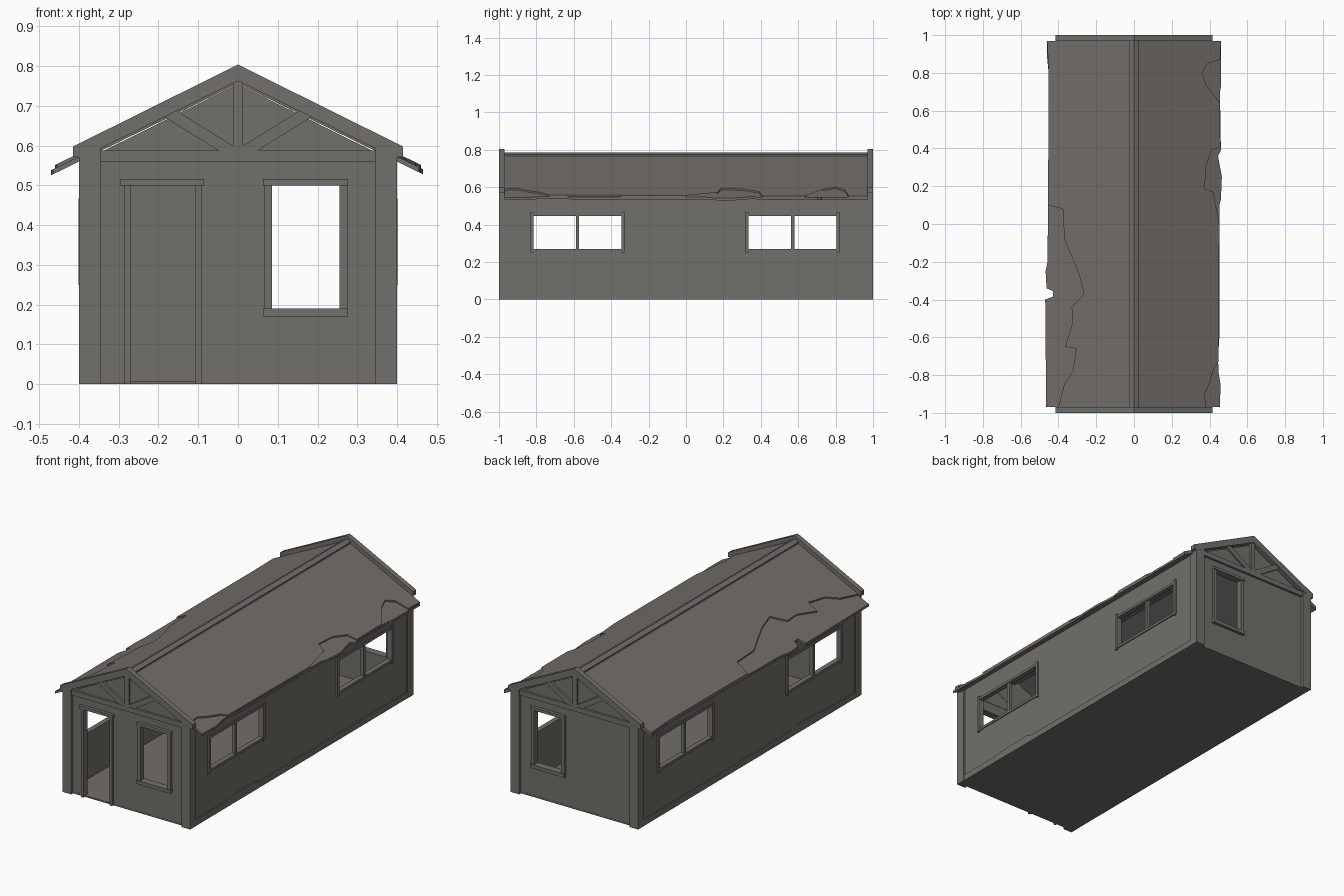
import bpy, bmesh

if "Cube" in bpy.data.objects:
    bpy.data.objects.remove(bpy.data.objects["Cube"])


def material(name, col):
    m = bpy.data.materials.new(name)
    m.diffuse_color = (*col, 1)
    m.use_nodes = True
    m.node_tree.nodes["Principled BSDF"].inputs["Base Color"].default_value = m.diffuse_color
    return m


WALL = material("grey plaster", (0.165, 0.162, 0.145))
ROOF = material("warm grey roofing", (0.168, 0.155, 0.145))
SLOPE = 0.49


def finish(bm, name, mat):
    bmesh.ops.recalc_face_normals(bm, faces=bm.faces)
    me = bpy.data.meshes.new(name)
    bm.to_mesh(me)
    bm.free()
    me.materials.append(mat)
    ob = bpy.data.objects.new(name, me)
    bpy.context.collection.objects.link(ob)
    return ob


def add_prism(bm, pts, shift):
    """Solid between an outline and the same outline moved by shift."""
    a = [bm.verts.new(p) for p in pts]
    b = [bm.verts.new([p[i] + shift[i] for i in range(3)]) for p in pts]
    bm.faces.new(a)
    bm.faces.new(b)
    for i in range(len(a)):
        j = (i + 1) % len(a)
        bm.faces.new((a[i], a[j], b[j], b[i]))


def add_box(bm, x0, x1, y0, y1, z0, z1):
    add_prism(bm, [(x0, y0, z0), (x1, y0, z0), (x1, y1, z0), (x0, y1, z0)], (0, 0, z1 - z0))


def add_xz(bm, pts, y0, y1):
    add_prism(bm, [(x, y0, z) for x, z in pts], (0, y1 - y0, 0))


def add_wall(bm, place, u0, u1, top, openings):
    """Wall strips around openings (u0, u1, z0, z1) listed in order."""
    u = u0
    for a, b, z0, z1 in openings:
        place(bm, u, a, 0, top)
        if z0 > 0:
            place(bm, a, b, 0, z0)
        place(bm, a, b, z1, top)
        u = b
    place(bm, u, u1, 0, top)


def placer_end(s, inner, outer):
    return lambda bm, u0, u1, z0, z1: add_box(bm, u0, u1, *sorted((s * inner, s * outer)), z0, z1)


def placer_side(s, inner, outer):
    return lambda bm, u0, u1, z0, z1: add_box(bm, *sorted((s * inner, s * outer)), u0, u1, z0, z1)


# floor
bm = bmesh.new()
add_box(bm, -0.393, 0.393, -0.983, 0.983, 0, 0.008)
finish(bm, "floor", ROOF)

DOOR = (-0.27, -0.107, 0.0, 0.5)
WINDOW = (0.085, 0.255, 0.19, 0.5)

# end walls with gables, trim and trusses
for s, label in ((-1, "front"), (1, "back")):
    bm = bmesh.new()
    add_wall(bm, placer_end(s, 0.962, 0.982), -0.393, 0.393, 0.56,
             [DOOR, WINDOW] if s < 0 else [WINDOW])
    add_xz(bm, [(-0.393, 0.56), (0.393, 0.56), (0, 0.755)], s * 0.962, s * 0.982)
    finish(bm, label + "_wall", WALL)

    put = placer_end(s, 0.96, 0.995)
    bm = bmesh.new()
    put(bm, 0.065, 0.085, 0.19, 0.5)
    put(bm, 0.255, 0.275, 0.19, 0.5)
    for z0, z1 in ((0.17, 0.19), (0.5, 0.516)):
        placer_end(s, 0.958, 1.0)(bm, 0.063, 0.277, z0, z1)
    finish(bm, label + "_window_frame", WALL)

    if s < 0:
        bm = bmesh.new()
        put(bm, -0.285, -0.27, 0, 0.5)
        put(bm, -0.107, -0.092, 0, 0.5)
        placer_end(s, 0.958, 1.0)(bm, -0.295, -0.085, 0.5, 0.516)
        finish(bm, "door_frame", WALL)

    # tie beam, king post and struts
    bm = bmesh.new()
    put(bm, -0.36, 0.36, 0.56, 0.588)
    put(bm, -0.013, 0.013, 0.588, 0.766)
    for m in (-1, 1):
        add_xz(bm, [(m * x, z) for x, z in
                    ((0.013, 0.588), (0.05, 0.588), (0.19, 0.675), (0.158, 0.69), (0.013, 0.6))],
               s * 0.96, s * 0.993)
    finish(bm, label + "_truss", WALL)

    # barge boards along the gable
    bm = bmesh.new()
    e = 0.415
    add_xz(bm, [(-e, 0.598), (0, 0.804), (e, 0.598), (e, 0.572), (0.393, 0.57), (0, 0.763),
                (-0.393, 0.57), (-e, 0.572)], s * 0.97, s * 1.0)
    finish(bm, label + "_barge_boards", WALL)

    # corner posts
    bm = bmesh.new()
    for m in (-1, 1):
        add_xz(bm, [(m * 0.345, 0), (m * 0.4, 0), (m * 0.4, 0.571), (m * 0.345, 0.598)],
               s * 0.945, s * 0.999)
    finish(bm, label + "_corner_posts", WALL)

# long walls with two double windows each
SIDE_WINDOWS = [(-0.815, -0.345, 0.27, 0.445), (0.335, 0.805, 0.27, 0.445)]
for s, label in ((-1, "left"), (1, "right")):
    bm = bmesh.new()
    add_wall(bm, placer_side(s, 0.372, 0.392), -0.98, 0.98, 0.572, SIDE_WINDOWS)
    finish(bm, label + "_wall", WALL)

    bm = bmesh.new()
    put = placer_side(s, 0.37, 0.401)
    for a, b, z0, z1 in SIDE_WINDOWS:
        put(bm, a - 0.017, a, z0 - 0.02, z1 + 0.022)
        put(bm, b, b + 0.017, z0 - 0.02, z1 + 0.022)
        placer_side(s, 0.37, 0.398)(bm, a, b, z0 - 0.014, z0)
        placer_side(s, 0.37, 0.398)(bm, a, b, z1, z1 + 0.014)
        mid = (a + b) / 2
        placer_side(s, 0.374, 0.394)(bm, mid - 0.009, mid + 0.009, z0, z1)
    finish(bm, label + "_window_frames", WALL)

    # worn skirting board
    bm = bmesh.new()
    add_prism(bm, [(s * 0.39, y, z) for y, z in
                   ((-0.945, 0), (0.945, 0), (0.945, 0.035), (-0.38, 0.035), (-0.42, 0.048),
                    (-0.6, 0.044), (-0.7, 0.036), (-0.945, 0.034))], (s * 0.009, 0, 0))
    finish(bm, label + "_skirting", WALL)

# roof sheets: torn outlines as (y, distance from ridge)
RIGHT_LOWER = [(-0.97, 0.455), (-0.85, 0.458), (-0.78, 0.447), (-0.7, 0.445), (-0.6, 0.452),
               (0.1, 0.452), (0.13, 0.46), (0.25, 0.465), (0.36, 0.445), (0.39, 0.46),
               (0.7, 0.455), (0.715, 0.41), (0.725, 0.46), (0.97, 0.46)]
RIGHT_UPPER = [(-0.97, 0.38), (-0.9, 0.375), (-0.84, 0.4), (-0.76, 0.425), (-0.73, 0.447),
               (0.0, 0.452), (0.02, 0.36), (0.06, 0.3), (0.1, 0.315), (0.14, 0.37), (0.17, 0.42),
               (0.185, 0.375), (0.3, 0.38), (0.39, 0.41), (0.41, 0.457), (0.64, 0.455),
               (0.66, 0.37), (0.74, 0.38), (0.8, 0.36), (0.85, 0.39), (0.87, 0.457), (0.97, 0.46)]
LEFT_LOWER = [(-0.97, 0.465), (-0.4, 0.47), (-0.385, 0.43), (-0.355, 0.43), (-0.34, 0.463),
              (-0.25, 0.468), (-0.2, 0.458), (0.3, 0.453), (0.8, 0.452), (0.88, 0.46), (0.97, 0.462)]
LEFT_UPPER = [(-0.97, 0.4), (-0.85, 0.37), (-0.78, 0.325), (-0.66, 0.305), (-0.65, 0.365),
              (-0.52, 0.325), (-0.44, 0.33), (-0.37, 0.265), (-0.27, 0.29), (-0.17, 0.33),
              (-0.08, 0.37), (0.08, 0.375), (0.1, 0.455), (0.8, 0.452), (0.97, 0.46)]
for s, edge, top, thick, name in ((1, RIGHT_LOWER, 0.769, 0.013, "right_roof_base"),
                                  (1, RIGHT_UPPER, 0.777, 0.008, "right_roof_cover"),
                                  (-1, LEFT_LOWER, 0.769, 0.013, "left_roof_base"),
                                  (-1, LEFT_UPPER, 0.777, 0.008, "left_roof_cover")):
    bm = bmesh.new()
    outline = [(0, 0.97), (-0.0, 0)][:1]
    outline = edge + [(0.97, 0), (-0.97, 0)]
    add_prism(bm, [(s * x, y, top - SLOPE * x) for y, x in outline], (0, 0, -thick))
    bmesh.ops.triangulate(bm, faces=[f for f in bm.faces if len(f.verts) > 4])
    finish(bm, name, ROOF)

# ridge cap
bm = bmesh.new()
add_xz(bm, [(-0.024, 0.774), (0, 0.786), (0.024, 0.774), (0.024, 0.762), (0, 0.774), (-0.024, 0.762)],
       -0.97, 0.97)
finish(bm, "ridge_cap", ROOF)
